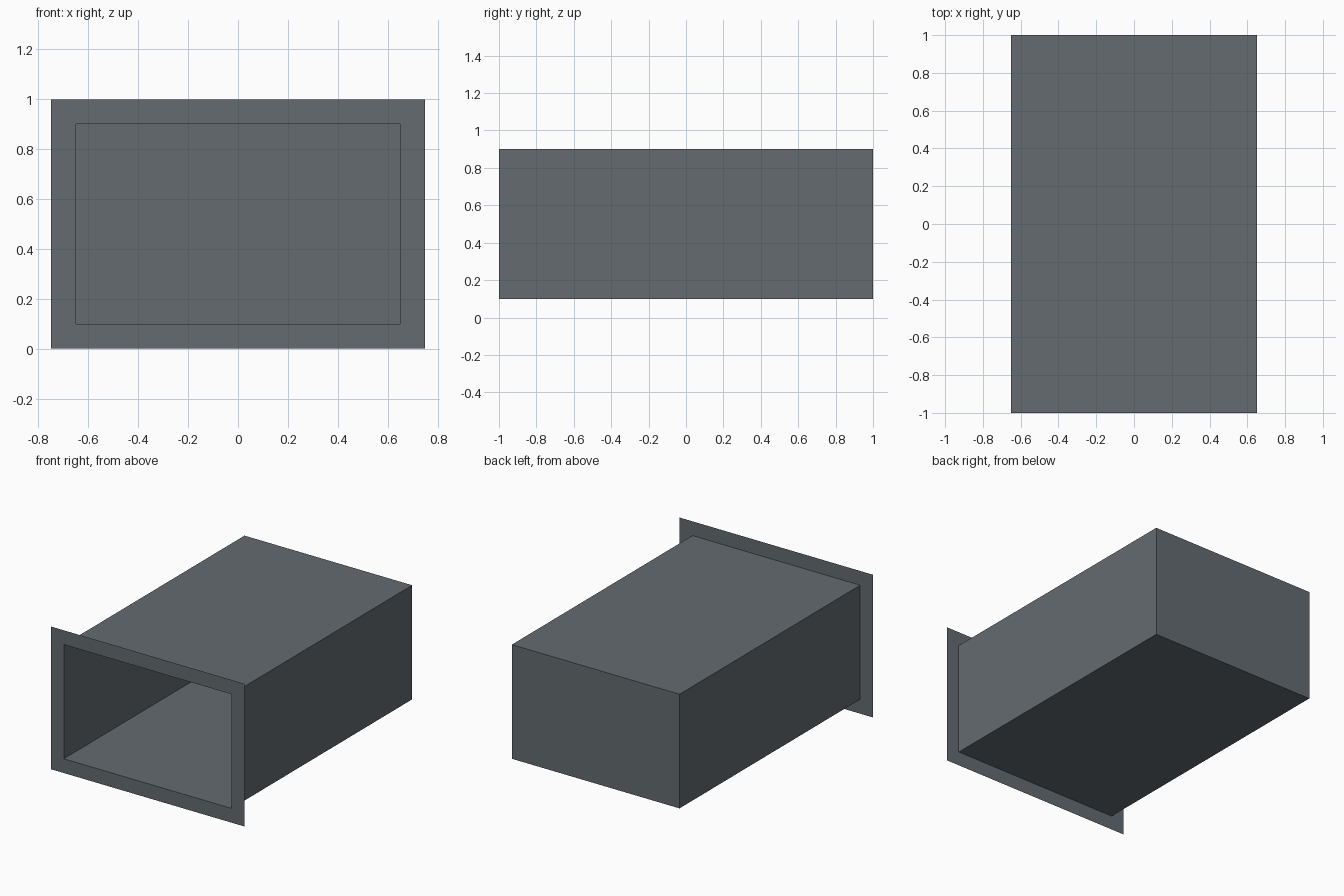
import bpy, bmesh
from mathutils import Vector

if "Cube" in bpy.data.objects:
    bpy.data.objects.remove(bpy.data.objects["Cube"])

slate = bpy.data.materials.new("dark slate")
slate.diffuse_color = (0.125, 0.146, 0.162, 1.0)
slate.use_nodes = True
slate.node_tree.nodes["Principled BSDF"].inputs["Base Color"].default_value = slate.diffuse_color

# Flat front rim: an upright sheet facing -y
bm = bmesh.new()
corners = [(-0.75, 0), (0.75, 0), (0.75, 1), (-0.75, 1)]
opening = bm.faces.new([bm.verts.new((x, -1, z)) for x, z in corners])
bm.normal_update()
bmesh.ops.inset_region(bm, faces=[opening], thickness=0.1,
                       use_boundary=True, use_even_offset=True)

# Deep box pushed back from the opening, closed at the rear
result = bmesh.ops.extrude_face_region(bm, geom=[opening])
back = [v for v in result["geom"] if isinstance(v, bmesh.types.BMVert)]
bmesh.ops.translate(bm, verts=back, vec=Vector((0, 2, 0)))
if opening.is_valid:
    bmesh.ops.delete(bm, geom=[opening], context='FACES_ONLY')
bm.normal_update()

mesh = bpy.data.meshes.new("recessed_box")
bm.to_mesh(mesh)
bm.free()
mesh.materials.append(slate)
bpy.context.collection.objects.link(bpy.data.objects.new("recessed_box", mesh))
